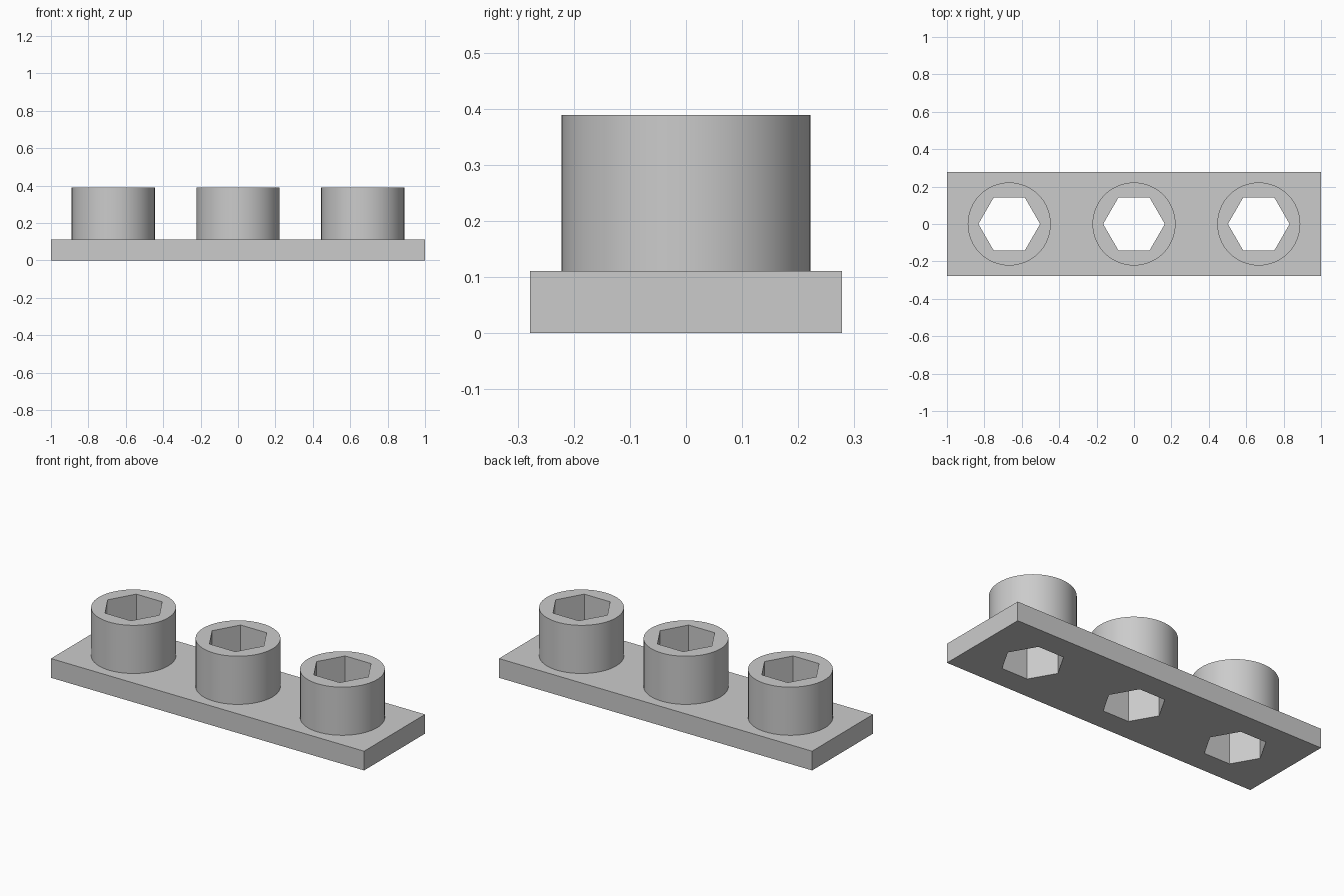
import bpy, bmesh, math

cube = bpy.data.objects.get("Cube")
if cube:
    bpy.data.objects.remove(cube, do_unlink=True)

LENGTH, DEPTH = 2.0, 0.556
PLATE_TOP, COLLAR_TOP = 0.111, 0.389
COLLAR_R, HEX_R = 0.222, 0.165
SPACING = 0.667

grey = bpy.data.materials.new("plain grey")
grey.use_nodes = True
colour = (0.6, 0.6, 0.6, 1.0)
grey.diffuse_color = colour
grey.node_tree.nodes["Principled BSDF"].inputs["Base Color"].default_value = colour


def ring(radius, sides, cx=0.0):
    """Regular polygon outline around (cx, 0)."""
    steps = [2 * math.pi * i / sides for i in range(sides)]
    return [(cx + radius * math.cos(a), radius * math.sin(a)) for a in steps]


def extruded(name, outlines, z0, z1, x=0.0):
    """Solid from an outer outline with holes, spanning z0 to z1."""
    curve = bpy.data.curves.new(name, "CURVE")
    curve.dimensions = "2D"
    curve.fill_mode = "BOTH"
    curve.extrude = (z1 - z0) / 2
    for outline in outlines:
        spline = curve.splines.new("POLY")
        spline.points.add(len(outline) - 1)
        for point, (px, py) in zip(spline.points, outline):
            point.co = (px, py, 0, 1)
        spline.use_cyclic_u = True
    helper = bpy.data.objects.new(name + "_outline", curve)
    bpy.context.collection.objects.link(helper)
    graph = bpy.context.evaluated_depsgraph_get()
    mesh = bpy.data.meshes.new_from_object(helper.evaluated_get(graph))
    bpy.data.objects.remove(helper, do_unlink=True)

    # Weld caps to walls and make the normals consistent
    bm = bmesh.new()
    bm.from_mesh(mesh)
    bmesh.ops.remove_doubles(bm, verts=bm.verts, dist=0.0001)
    bmesh.ops.recalc_face_normals(bm, faces=bm.faces)
    bm.to_mesh(mesh)
    bm.free()

    mesh.materials.clear()
    mesh.materials.append(grey)
    obj = bpy.data.objects.new(name, mesh)
    obj.location = (x, 0, (z0 + z1) / 2)
    bpy.context.collection.objects.link(obj)
    bpy.ops.object.select_all(action="DESELECT")
    obj.select_set(True)
    bpy.context.view_layer.objects.active = obj
    bpy.ops.object.shade_smooth_by_angle(angle=math.radians(30))
    return obj


centres = {"right": -SPACING, "middle": 0.0, "left": SPACING}

# Base plate with three hexagonal through holes
hx, hy = LENGTH / 2, DEPTH / 2
plate = [(-hx, -hy), (hx, -hy), (hx, hy), (-hx, hy)]
extruded("base_plate", [plate] + [ring(HEX_R, 6, c) for c in centres.values()],
         0, PLATE_TOP)

# Round collars with hexagonal sockets
for side, cx in centres.items():
    extruded(side + "_collar", [ring(COLLAR_R, 64), ring(HEX_R, 6)],
             PLATE_TOP, COLLAR_TOP, cx)
